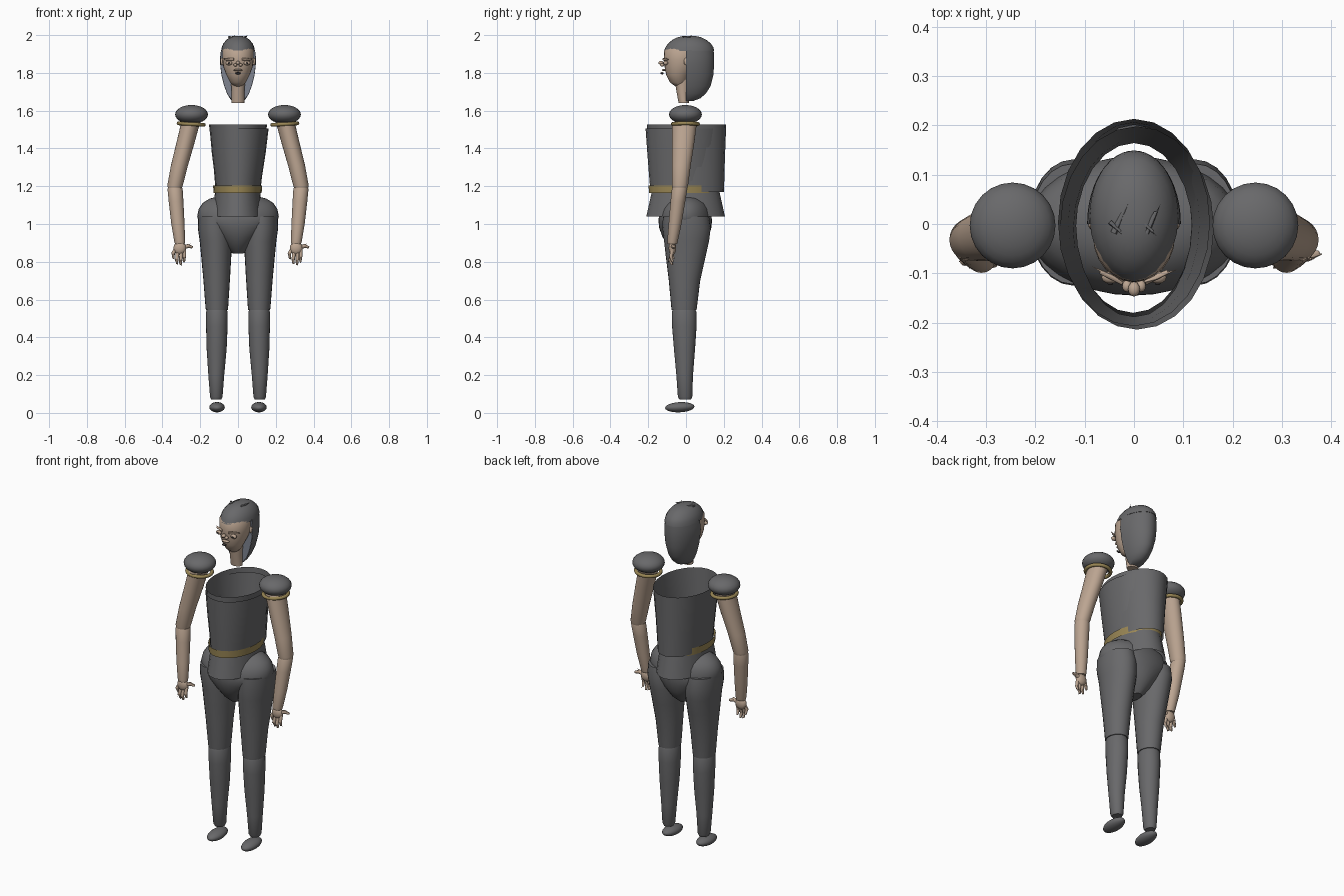
import bpy, bmesh, math
from mathutils import Vector


def material(name, col):
    m = bpy.data.materials.new(name)
    m.diffuse_color = (*col, 1)
    return m


GREY = material("charcoal", (0.14, 0.14, 0.145))
SKIN = material("skin", (0.50, 0.375, 0.285))
GOLD = material("dull_gold", (0.32, 0.24, 0.09))
LINING = material("blue_grey", (0.21, 0.23, 0.28))
DARK = material("dark", (0.04, 0.035, 0.035))


def finish(name, bm, mat, angle=40):
    bmesh.ops.recalc_face_normals(bm, faces=bm.faces)
    me = bpy.data.meshes.new(name)
    bm.to_mesh(me)
    bm.free()
    ob = bpy.data.objects.new(name, me)
    bpy.context.collection.objects.link(ob)
    me.materials.append(mat)
    bpy.ops.object.select_all(action='DESELECT')
    ob.select_set(True)
    bpy.context.view_layer.objects.active = ob
    bpy.ops.object.shade_smooth_by_angle(angle=math.radians(angle))
    return ob


def loft(name, rings, mat, caps=True, n=24, arc=(0, 2 * math.pi)):
    """Skin through level ellipses given as (x, y, z, rx, ry)."""
    bm = bmesh.new()
    full = arc[1] - arc[0] > 6.2
    count = n if full else n + 1
    rows = []
    for x, y, z, rx, ry in rings:
        ts = [arc[0] + (arc[1] - arc[0]) * i / n for i in range(count)]
        rows.append([bm.verts.new((x + rx * math.cos(t), y + ry * math.sin(t), z)) for t in ts])
    for a, b in zip(rows, rows[1:]):
        for i in range(n):
            j = (i + 1) % count
            bm.faces.new((a[i], a[j], b[j], b[i]))
    if caps:
        bm.faces.new(rows[0])
        bm.faces.new(rows[-1])
    return finish(name, bm, mat)


def ellipsoid(name, loc, r, mat, tilt=0, seg=24):
    bm = bmesh.new()
    bmesh.ops.create_uvsphere(bm, u_segments=seg, v_segments=seg // 2, radius=1)
    for v in bm.verts:
        v.co = Vector((v.co.x * r[0], v.co.y * r[1], v.co.z * r[2]))
    ob = finish(name, bm, mat, 60)
    ob.location, ob.rotation_euler = loc, (tilt, 0, 0)
    return ob


def rod(name, a, b, r1, r2, mat):
    """Tapered finger-like rod from a to b."""
    a, b = Vector(a), Vector(b)
    bm = bmesh.new()
    bmesh.ops.create_cone(bm, cap_ends=True, segments=10, radius1=r1, radius2=r2, depth=(b - a).length)
    bmesh.ops.create_uvsphere(bm, u_segments=10, v_segments=6, radius=r2)
    bmesh.ops.translate(bm, verts=bm.verts[20:], vec=(0, 0, (b - a).length / 2))
    ob = finish(name, bm, mat)
    ob.location = (a + b) / 2
    ob.rotation_euler = (b - a).to_track_quat('Z', 'Y').to_euler()
    return ob


# Head and neck
loft("face", [(0, -.03, 1.728, .02, .025), (0, -.04, 1.75, .042, .045), (0, -.04, 1.79, .062, .065),
              (0, -.03, 1.83, .077, .083), (0, -.025, 1.87, .083, .093), (0, -.02, 1.92, .083, .095),
              (0, -.01, 1.96, .06, .07)], SKIN)
loft("neck", [(0, -.012, 1.64, .034, .027), (0, -.018, 1.70, .034, .032), (0, -.02, 1.77, .038, .042)], SKIN)

# Hair: full cap above the brow, half shell behind the ears
loft("hair_cap", [(0, .016, 1.915, .090, .133), (0, .018, 1.935, .086, .127), (0, .018, 1.955, .078, .114),
                  (0, .018, 1.975, .062, .090), (0, .018, 1.988, .043, .064), (0, .018, 1.996, .02, .03)], GREY)
back = loft("back_hair", [(0, 0, 1.65, .028, .035), (0, 0, 1.665, .043, .075), (0, 0, 1.69, .058, .105),
                          (0, 0, 1.73, .073, .13), (0, 0, 1.79, .088, .145), (0, 0, 1.85, .095, .149),
                          (0, 0, 1.89, .094, .149), (0, 0, 1.92, .090, .146)], GREY, arc=(0, math.pi))
bm = bmesh.new()
for z, x in ((1.65, .028), (1.69, .057), (1.73, .072), (1.79, .087), (1.85, .094), (1.92, .089)):
    bm.verts.new((x, 0, z))
    bm.verts.new((-x, 0, z))
bm.verts.ensure_lookup_table()
for i in range(0, 10, 2):
    bm.faces.new([bm.verts[k] for k in (i, i + 1, i + 3, i + 2)])
finish("hair_lining", bm, LINING)

# Small hair clips on the crown
for s in (-1, 1):
    rod("hair_clip", (s * .033 - .008, -.018, 1.985), (s * .033 + .010, .022, 1.992), .007, .004, GREY)
    rod("hair_clip_end", (s * .033 - .016, .004, 1.99), (s * .033 + .004, -.014, 1.99), .005, .003, GREY)

# Facial features
for s in (-1, 1):
    ellipsoid("eye", (s * .048, -.108, 1.852), (.018, .013, .012), SKIN, seg=12)
    ellipsoid("pupil", (s * .048, -.121, 1.852), (.006, .003, .005), DARK, seg=10)
    rod("eyebrow", (s * .022, -.118, 1.872), (s * .066, -.098, 1.872), .007, .005, SKIN)
    ellipsoid("nostril", (s * .014, -.126, 1.842), (.010, .012, .008), SKIN, seg=12)
    ellipsoid("ear", (s * .085, .0, 1.86), (.008, .012, .02), SKIN, seg=12)
ellipsoid("nose", (0, -.132, 1.853), (.012, .015, .010), SKIN, seg=12)
ellipsoid("upper_lip", (0, -.116, 1.815), (.024, .012, .006), SKIN, seg=12)
ellipsoid("mouth", (0, -.127, 1.798), (.014, .008, .006), DARK, seg=12)

# Hollow bodice, with a front layer pushed forward over it
loft("bodice", [(0, .006, 1.17, .118, .195), (0, .004, 1.35, .133, .202), (0, .003, 1.528, .154, .210)],
     GREY, caps=False)
loft("front_bodice", [(0, -.012, 1.17, .118, .176), (.002, -.012, 1.25, .125, .183),
                      (.004, -.010, 1.38, .143, .195), (.006, -.008, 1.505, .156, .206)], GREY, caps=False)
loft("belt", [(-.002, -.012, 1.163, .127, .184), (-.002, -.012, 1.205, .130, .186)], GOLD, caps=False)
loft("skirt", [(-.002, -.002, 1.175, .119, .178), (-.002, -.002, 1.04, .133, .208)], GREY, caps=False)

# Hips and pelvis
loft("hips", [(0, 0, .845, .03, .05), (0, 0, .88, .07, .09), (0, -.002, .93, .115, .122),
              (0, -.004, .98, .175, .138), (0, -.004, 1.01, .207, .141), (0, -.004, 1.04, .216, .14),
              (0, -.002, 1.08, .208, .13), (0, 0, 1.11, .188, .112), (0, 0, 1.135, .15, .08),
              (0, 0, 1.148, .09, .045)], GREY, n=32)

for s in (-1, 1):
    # Leg and foot
    loft("thigh", [(s * .112, -.01, .545, .058, .066), (s * .112, -.01, .56, .060, .068),
                   (s * .113, -.008, .70, .070, .083), (s * .115, -.002, .82, .079, .104),
                   (s * .117, .003, .91, .086, .119), (s * .123, .003, .98, .090, .128),
                   (s * .125, 0, 1.04, .085, .122)], GREY)
    loft("shin", [(s * .115, -.004, .07, .026, .03), (s * .115, -.005, .085, .033, .038),
                  (s * .115, -.007, .20, .042, .044), (s * .113, -.008, .34, .053, .056),
                  (s * .112, -.009, .46, .057, .065), (s * .112, -.01, .535, .057, .065),
                  (s * .112, -.01, .552, .051, .058)], GREY)
    ellipsoid("foot", (s * .111, -.033, .030), (.041, .078, .027), GREY, tilt=.05)

    # Puffed shoulder with gold trim
    ellipsoid("shoulder", (s * .246, -.003, 1.58), (.087, .087, .050), GREY)
    bpy.ops.mesh.primitive_torus_add(major_segments=32, minor_segments=8, major_radius=.067,
                                     minor_radius=.010, location=(s * .248, -.003, 1.529),
                                     rotation=(0, -s * .06, 0))
    trim = bpy.context.object
    trim.name = "shoulder_trim"
    trim.data.materials.append(GOLD)
    bpy.ops.object.shade_smooth_by_angle(angle=math.radians(60))

    # Arm
    loft("upper_arm", [(s * .334, -.033, 1.19, .037, .039), (s * .333, -.032, 1.205, .041, .043),
                       (s * .310, -.025, 1.31, .045, .050), (s * .278, -.015, 1.43, .048, .059),
                       (s * .250, -.008, 1.54, .050, .066)], SKIN)
    loft("forearm", [(s * .308, -.072, .895, .026, .025), (s * .309, -.071, .91, .029, .028),
                     (s * .318, -.058, 1.0, .035, .034), (s * .328, -.043, 1.12, .039, .039),
                     (s * .333, -.034, 1.185, .040, .041), (s * .334, -.032, 1.2, .034, .036)], SKIN)

    # Hand, both thumbs pointing the same way
    x = s * .308
    ellipsoid("palm", (x, -.072, .872), (.034, .020, .036), SKIN, seg=16)
    for dx, tip, y in ((-.027, .815, -.076), (-.010, .787, -.082), (.008, .782, -.084), (.024, .797, -.080)):
        rod("finger", (x + dx, -.072, .86), (x + dx * 1.15 - .004, y, tip + .03), .010, .009, SKIN)
        rod("fingertip", (x + dx * 1.15 - .004, y, tip + .03), (x + dx * 1.1 - .004, y + .008, tip + .006),
            .009, .006, SKIN)
    rod("thumb", (x + .015, -.07, .875), (x + .045, -.066, .884), .012, .010, SKIN)
    rod("thumb_tip", (x + .042, -.066, .884), (x + .062, -.060, .878), .010, .007, SKIN)
